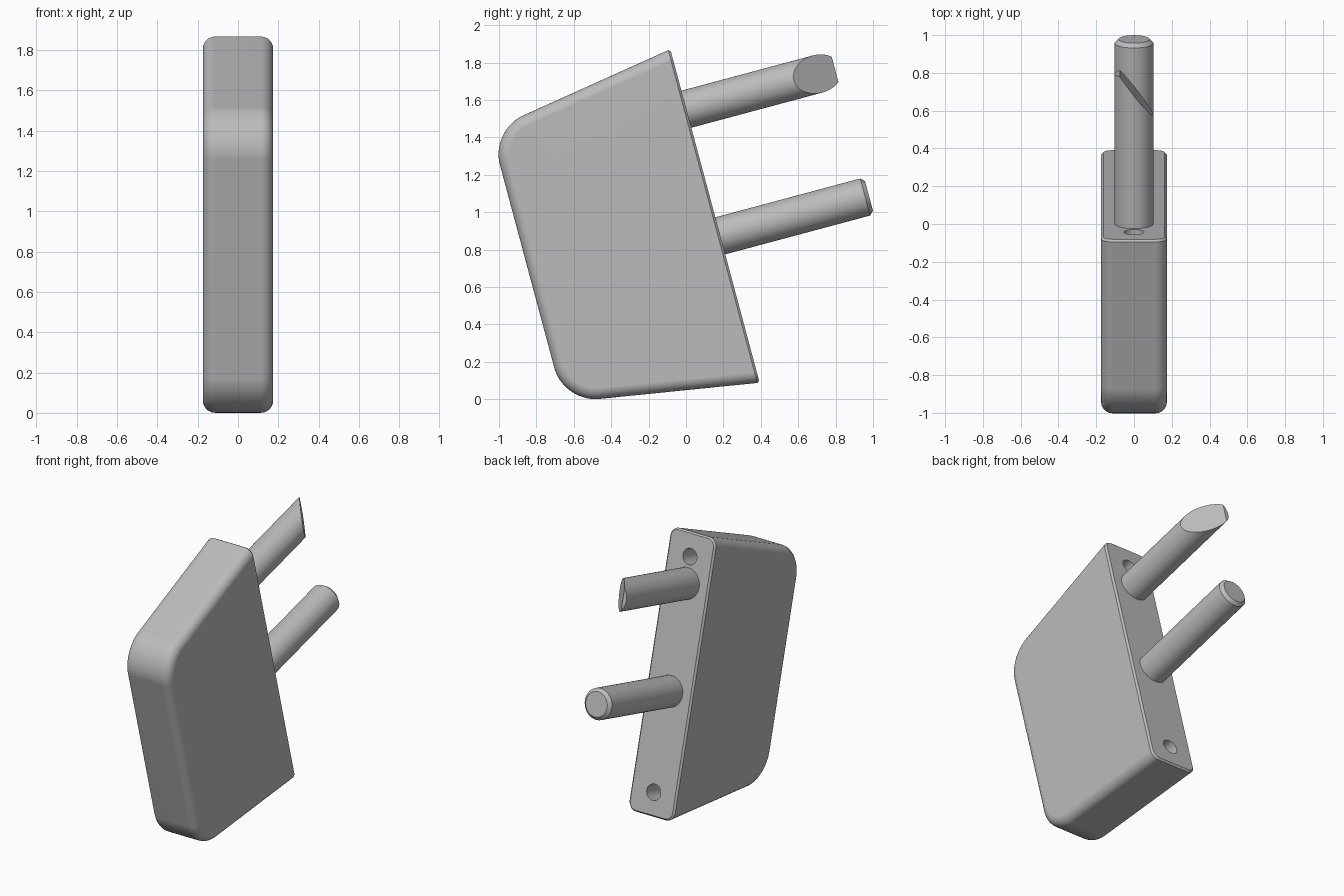
import bpy, bmesh, math
from mathutils import Matrix, Vector

cube = bpy.data.objects.get("Cube")
if cube:
    bpy.data.objects.remove(cube, do_unlink=True)

grey = bpy.data.materials.new("plain grey")
grey.use_nodes = True
COLOUR = (0.5, 0.5, 0.5, 1)
grey.diffuse_color = COLOUR
grey.node_tree.nodes["Principled BSDF"].inputs["Base Color"].default_value = COLOUR

# Everything is built around the centre of the back plate (local y points out
# of the plate, local z runs along it), then tilted back as a whole.
TILT = Matrix.Translation((0, 0.155, 0.98)) @ Matrix.Rotation(math.radians(15), 4, 'X')
HALF_W, DEPTH = 0.174, 1.04
BACK_HALF, FRONT_HALF = 0.923, 0.754
PIN_R, PIN_LEN = 0.1025, 0.823


def finish(name, bm):
    """Turn a bmesh into a tilted, coloured object."""
    bmesh.ops.recalc_face_normals(bm, faces=bm.faces)
    mesh = bpy.data.meshes.new(name)
    bm.to_mesh(mesh)
    bm.free()
    mesh.materials.append(grey)
    obj = bpy.data.objects.new(name, mesh)
    obj.matrix_world = TILT
    bpy.context.collection.objects.link(obj)
    return obj


def activate(obj):
    bpy.ops.object.select_all(action='DESELECT')
    obj.select_set(True)
    bpy.context.view_layer.objects.active = obj


def smooth(obj):
    activate(obj)
    bpy.ops.object.shade_smooth_by_angle(angle=math.radians(30))
    mod = obj.modifiers.new("Flat faces", 'WEIGHTED_NORMAL')
    mod.keep_sharp = True


def round_edges(bm, edges, offset, segments):
    bmesh.ops.bevel(bm, geom=edges, offset=offset, offset_type='OFFSET',
                    segments=segments, profile=0.5, affect='EDGES')


def cylinder(radius, y0, y1, z, segments=48):
    """Cylinder along local y from y0 to y1 at height z."""
    bm = bmesh.new()
    place = Matrix.Translation((0, (y0 + y1) / 2, z)) @ Matrix.Rotation(-math.pi / 2, 4, 'X')
    bmesh.ops.create_cone(bm, cap_ends=True, segments=segments, radius1=radius,
                          radius2=radius, depth=y1 - y0, matrix=place)
    return bm


def cut(bm, point, normal):
    """Slice away everything on the normal side and cap the opening."""
    res = bmesh.ops.bisect_plane(bm, geom=bm.verts[:] + bm.edges[:] + bm.faces[:],
                                 plane_co=point, plane_no=normal, clear_outer=True)
    rim = [e for e in res["geom_cut"] if isinstance(e, bmesh.types.BMEdge)]
    bmesh.ops.edgeloop_fill(bm, edges=rim)


# Body: tapered block, overlong at the back so the cut leaves a crisp plate
EXTRA = 0.15
end_half = BACK_HALF + EXTRA * (BACK_HALF - FRONT_HALF) / DEPTH
outline = [(-DEPTH, -FRONT_HALF), (EXTRA, -end_half), (EXTRA, end_half), (-DEPTH, FRONT_HALF)]
bm = bmesh.new()
side = bm.faces.new([bm.verts.new((-HALF_W, y, z)) for y, z in outline])
ext = bmesh.ops.extrude_face_region(bm, geom=[side])
bmesh.ops.translate(bm, vec=(2 * HALF_W, 0, 0),
                    verts=[v for v in ext["geom"] if isinstance(v, bmesh.types.BMVert)])
bmesh.ops.recalc_face_normals(bm, faces=bm.faces)

# Large front corners, then the rounded rims of both sides
round_edges(bm, [e for e in bm.edges
                 if all(v.co.y < -DEPTH + 0.01 for v in e.verts)
                 and abs(e.verts[0].co.x - e.verts[1].co.x) > 0.1], 0.19, 14)
bm.normal_update()
round_edges(bm, [e for e in bm.edges
                 if sum(abs(f.normal.x) > 0.99 for f in e.link_faces) == 1], 0.06, 7)

# Flat back plate with a fine chamfer
cut(bm, (0, 0, 0), (0, 1, 0))
bmesh.ops.recalc_face_normals(bm, faces=bm.faces)
bm.normal_update()
round_edges(bm, [e for e in bm.edges if all(abs(v.co.y) < 1e-5 for v in e.verts)], 0.012, 1)
body = finish("body", bm)

# Screw holes near both ends of the plate
for z in (0.765, -0.765):
    cutter = finish("hole_cutter", cylinder(0.053, -0.3, 0.1, z, 32))
    cutter.hide_render = True
    activate(body)
    mod = body.modifiers.new("Hole", 'BOOLEAN')
    mod.operation, mod.solver, mod.object = 'DIFFERENCE', 'EXACT', cutter
    bpy.ops.object.modifier_apply(modifier=mod.name)
    bpy.data.objects.remove(cutter, do_unlink=True)
smooth(body)

# Lower pin with a chamfered tip
bm = cylinder(PIN_R, -0.04, PIN_LEN, -0.11)
round_edges(bm, [e for e in bm.edges if all(v.co.y > PIN_LEN - 0.01 for v in e.verts)], 0.021, 1)
smooth(finish("lower_pin", bm))

# Upper pin with its left side cut off at a slant, like a latch
bm = cylinder(PIN_R, -0.04, PIN_LEN, 0.591)
slant = Vector((-0.175, 0.225, 0)).normalized()
cut(bm, (PIN_R, 0.595, 0.591), (slant.y, -slant.x, 0))
smooth(finish("upper_pin", bm))
